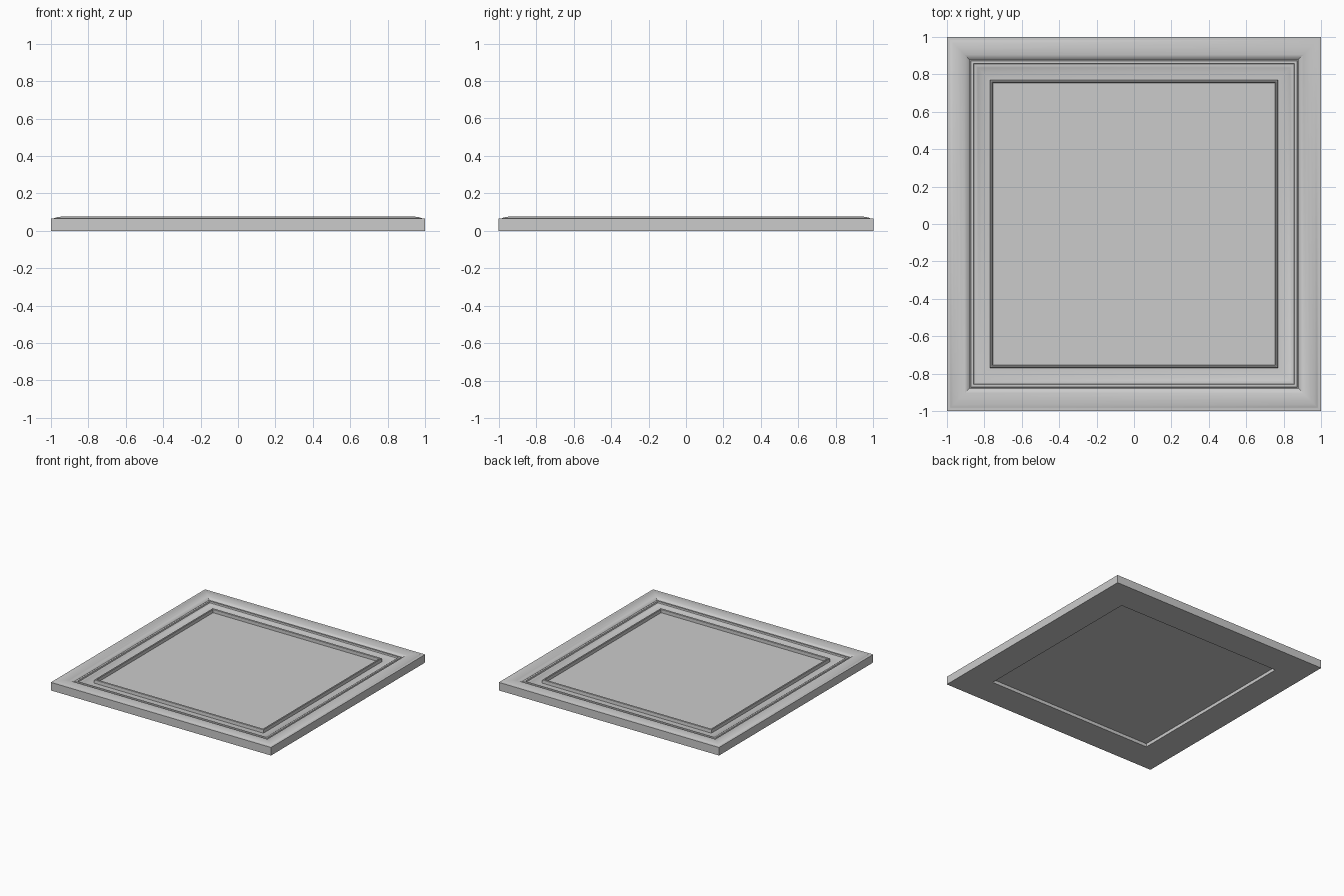
import bpy, bmesh

if "Cube" in bpy.data.objects:
    bpy.data.objects.remove(bpy.data.objects["Cube"])


def finish(name, bm):
    bmesh.ops.recalc_face_normals(bm, faces=bm.faces)
    me = bpy.data.meshes.new(name)
    bm.to_mesh(me)
    bm.free()
    ob = bpy.data.objects.new(name, me)
    bpy.context.collection.objects.link(ob)
    return ob


# Moulding cross-section: (distance from centre, height)
profile = [(1.0, 0), (1.0, .066), (.985, .066), (.98, .069), (.965, .073), (.945, .076),
           (.925, .075), (.905, .071), (.89, .064), (.88, .055),
           (.875, .055), (.872, .06), (.865, .062), (.858, .06), (.855, .05),
           (.845, .05), (.835, .045), (.815, .039), (.79, .035), (.77, .034),
           (.768, .06), (.764, .064), (.759, .064), (.755, .06), (.755, 0)]

# Frame: section carried round four mitred corners
bm = bmesh.new()
corners = [(-1, -1), (1, -1), (1, 1), (-1, 1)]
rings = [[bm.verts.new((sx * d, sy * d, z)) for d, z in profile] for sx, sy in corners]
n = len(profile)
for i in range(4):
    a, b = rings[i], rings[(i + 1) % 4]
    for j in range(n):
        k = (j + 1) % n
        bm.faces.new((a[j], b[j], b[k], a[k]))
frame = finish("frame_moulding", bm)
bpy.context.view_layer.objects.active = frame
frame.select_set(True)
bpy.ops.object.shade_smooth_by_angle(angle=0.6)

# Flat panel set in the frame opening
bm = bmesh.new()
bmesh.ops.create_cube(bm, size=1)
bmesh.ops.scale(bm, vec=(1.514, 1.514, .006), verts=bm.verts)
bmesh.ops.translate(bm, vec=(0, 0, .03), verts=bm.verts)
finish("panel", bm)
